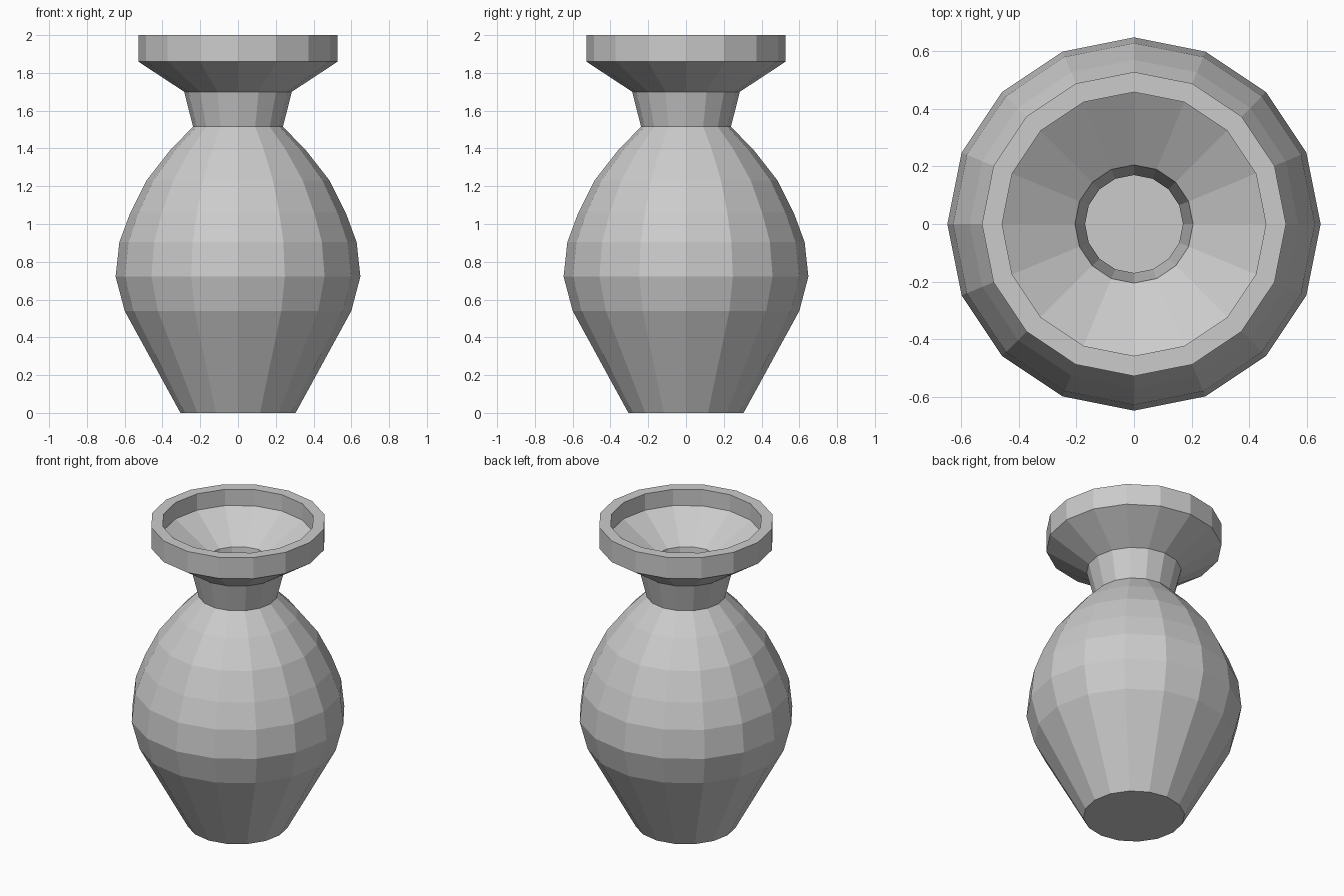
import bpy, bmesh
from math import cos, sin, pi

if "Cube" in bpy.data.objects:
    bpy.data.objects.remove(bpy.data.objects["Cube"])

SIDES = 16

# Outer profile (radius, height), foot to lip
outer = [(0.305, 0.0), (0.60, 0.54), (0.648, 0.722), (0.628, 0.905),
         (0.57, 1.06), (0.485, 1.23), (0.36, 1.39), (0.238, 1.515),
         (0.285, 1.70), (0.528, 1.86), (0.528, 2.0)]

# Inner profile, lip down to the cavity floor
inner = [(0.458, 2.0), (0.458, 1.892), (0.205, 1.735), (0.17, 1.50),
         (0.31, 1.345), (0.425, 1.195), (0.505, 1.03), (0.558, 0.89),
         (0.577, 0.725), (0.533, 0.56), (0.265, 0.07)]


def lathe(name, profile):
    """Revolve a profile about z and cap both ends with flat discs."""
    bm = bmesh.new()
    rings = [[bm.verts.new((r * cos(2 * pi * i / SIDES),
                            r * sin(2 * pi * i / SIDES), z))
              for i in range(SIDES)] for r, z in profile]
    for a, b in zip(rings, rings[1:]):
        for i in range(SIDES):
            j = (i + 1) % SIDES
            bm.faces.new((a[i], a[j], b[j], b[i]))
    bm.faces.new(rings[0][::-1])   # underside of the foot
    bm.faces.new(rings[-1])        # cavity floor
    bmesh.ops.recalc_face_normals(bm, faces=bm.faces)
    mesh = bpy.data.meshes.new(name)
    bm.to_mesh(mesh)
    bm.free()
    obj = bpy.data.objects.new(name, mesh)
    bpy.context.collection.objects.link(obj)
    return obj


# Hollow vase
lathe("vase", outer + inner)
